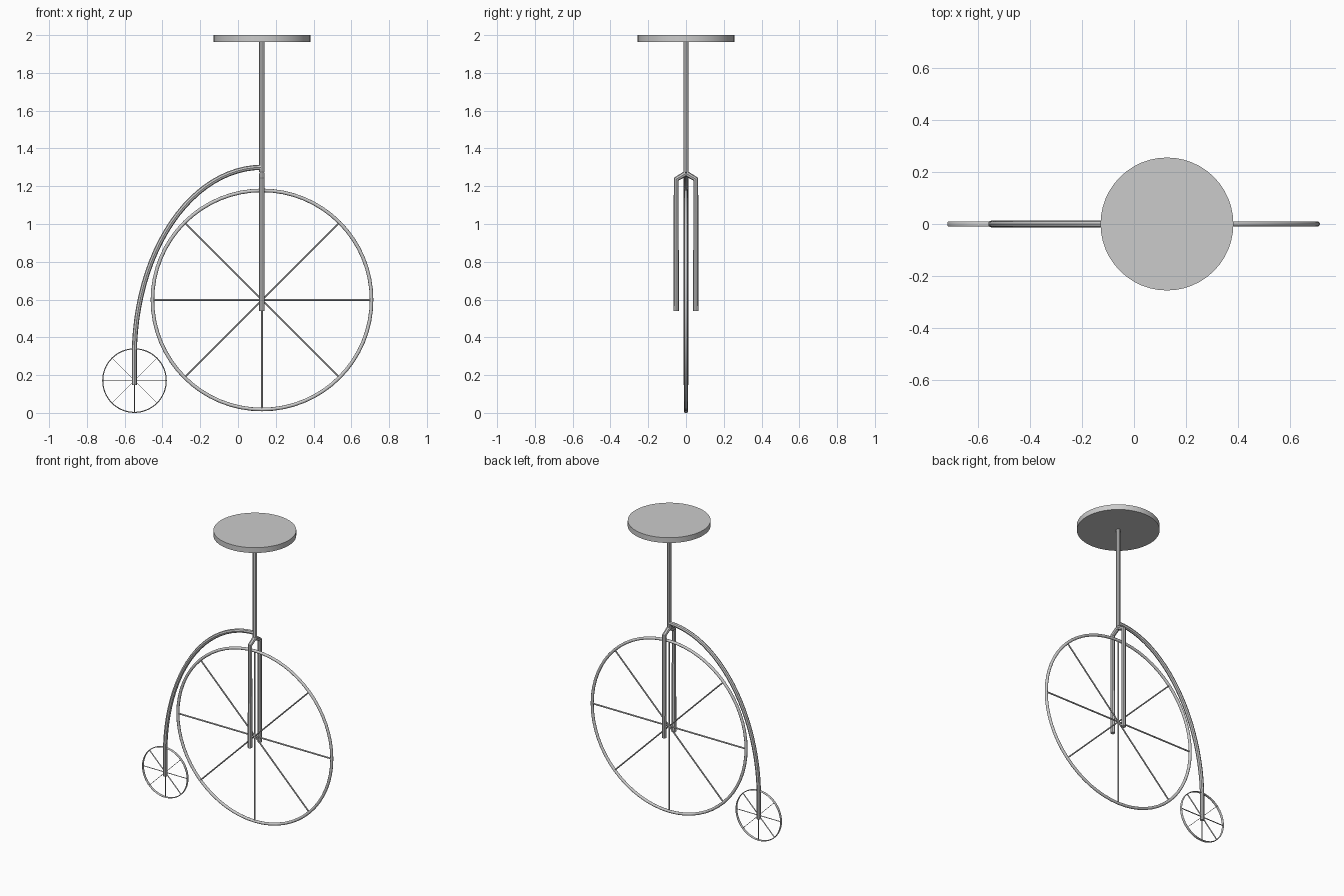
import bpy
from math import pi, sin, cos, radians

if "Cube" in bpy.data.objects:
    bpy.data.objects.remove(bpy.data.objects["Cube"])

AXIS_X = 0.127        # fork, post, seat and large wheel share this line
BIG = (AXIS_X, 0, 0.598)
SMALL = (-0.548, 0, 0.171)


def smooth(ob, angle=40):
    bpy.ops.object.select_all(action='DESELECT')
    ob.select_set(True)
    bpy.context.view_layer.objects.active = ob
    bpy.ops.object.shade_smooth_by_angle(angle=radians(angle))


def tube(name, paths, radius, res=2):
    """Round capped tubes along one or more point paths, as one mesh."""
    cu = bpy.data.curves.new(name, 'CURVE')
    cu.dimensions = '3D'
    cu.bevel_depth = radius
    cu.bevel_resolution = res
    cu.use_fill_caps = True
    for pts in paths:
        sp = cu.splines.new('POLY')
        sp.points.add(len(pts) - 1)
        for p, co in zip(sp.points, pts):
            p.co = (*co, 1)
    ob = bpy.data.objects.new(name, cu)
    bpy.context.collection.objects.link(ob)
    bpy.ops.object.select_all(action='DESELECT')
    ob.select_set(True)
    bpy.context.view_layer.objects.active = ob
    bpy.ops.object.convert(target='MESH')
    ob = bpy.context.object
    ob.name = name
    smooth(ob)
    return ob


def wheel(prefix, centre, scale):
    """Rim and four through-rods making eight spokes; shrunk only in its plane."""
    R = 0.58
    bpy.ops.mesh.primitive_torus_add(major_radius=R, minor_radius=0.0095,
                                     major_segments=64, minor_segments=12,
                                     rotation=(pi / 2, 0, 0))
    rim = bpy.context.object
    rim.name = prefix + "_rim"
    bpy.ops.object.transform_apply(rotation=True)
    smooth(rim)
    rods = []
    for i in range(4):
        c, s = R * cos(i * pi / 4), R * sin(i * pi / 4)
        rods.append([(-c, 0, -s), (c, 0, s)])
    spokes = tube(prefix + "_spokes", rods, 0.005, 1)
    for ob in (rim, spokes):
        ob.location = centre
        ob.scale = (scale, 1, scale)


# Wheels
wheel("front_wheel", BIG, 1.0)
wheel("rear_wheel", SMALL, 0.29)

# Fork: two bent legs meeting under the post
tube("fork", [[(AXIS_X, s * 0.052, 0.54), (AXIS_X, s * 0.052, 1.237),
               (AXIS_X, 0, 1.268)] for s in (-1, 1)], 0.0145)

# Seat post
tube("seat_post", [[(AXIS_X, 0, 1.275), (AXIS_X, 0, 1.97)]], 0.0145)

# Backbone: quarter ellipse, then straight down to the rear axle
arc = [(AXIS_X - 0.676 * sin(t * pi / 48), 0, 0.30 + 1.0 * cos(t * pi / 48))
       for t in range(25)]
tube("backbone", [arc + [(-0.549, 0, 0.147)]], 0.0135)

# Seat
bpy.ops.mesh.primitive_cylinder_add(vertices=48, radius=0.256, depth=0.036,
                                    location=(AXIS_X, 0, 1.982))
bpy.context.object.name = "seat"
smooth(bpy.context.object)
